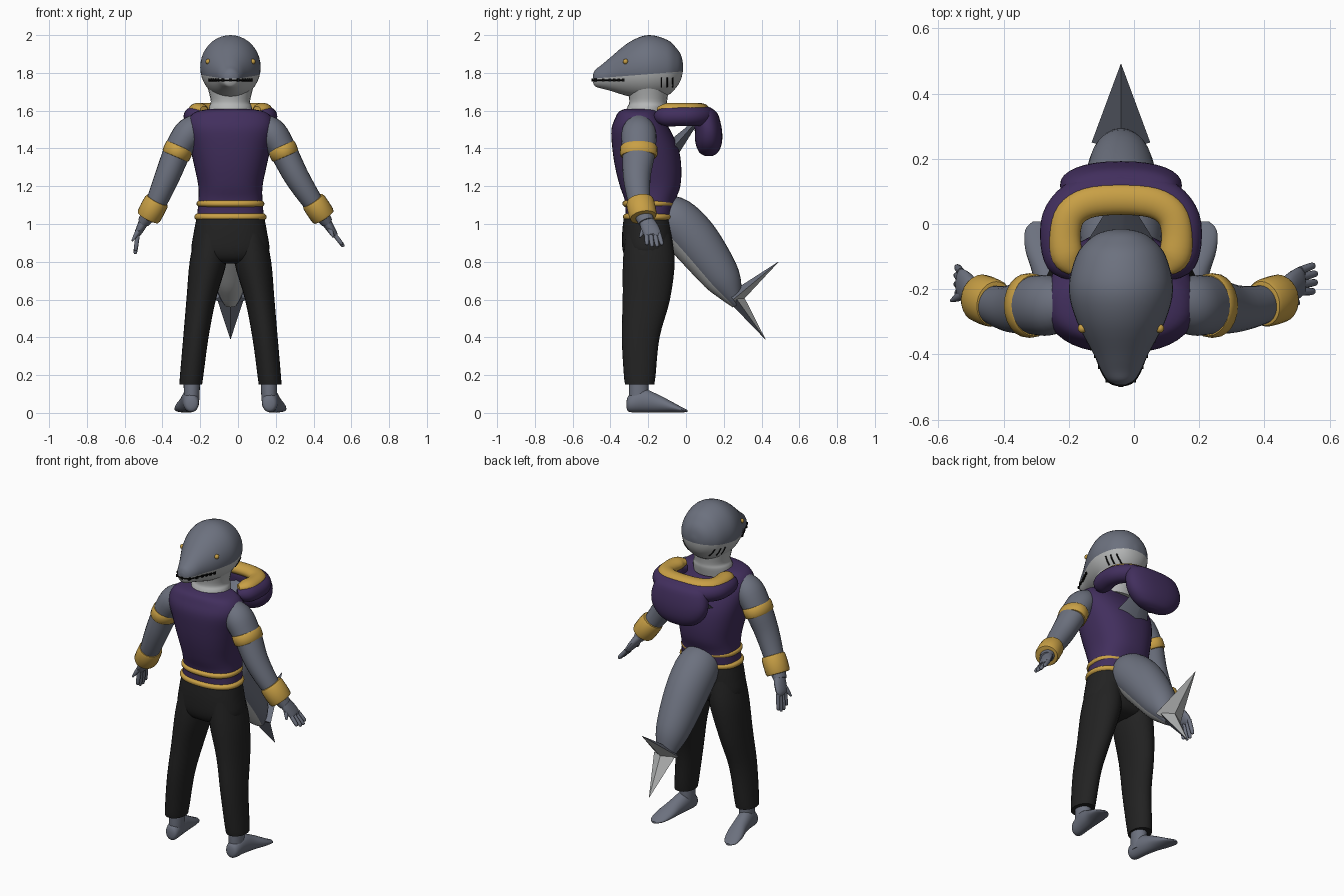
import bpy, bmesh, math
from mathutils import Vector
from mathutils.bvhtree import BVHTree

if "Cube" in bpy.data.objects:
    bpy.data.objects.remove(bpy.data.objects["Cube"])

CX = -0.04   # mid plane of the body
SIDES = (("left", 1), ("right", -1))
made = []


def material(name, r, g, b):
    m = bpy.data.materials.new(name)
    m.use_nodes = True
    m.diffuse_color = (r, g, b, 1)
    bsdf = m.node_tree.nodes["Principled BSDF"]
    bsdf.inputs["Base Color"].default_value = (r, g, b, 1)
    bsdf.inputs["Roughness"].default_value = 0.7
    return m


GREY = material("slate grey skin", 0.15, 0.165, 0.21)
PALE = material("pale belly", 0.46, 0.47, 0.47)
PURPLE = material("purple cloth", 0.054, 0.028, 0.11)
GOLD = material("gold trim", 0.58, 0.35, 0.06)
BLACK = material("black cloth", 0.016, 0.016, 0.016)
INK = material("ink black", 0.003, 0.003, 0.003)


def finish(bm, name, *mats):
    bmesh.ops.recalc_face_normals(bm, faces=bm.faces)
    me = bpy.data.meshes.new(name)
    bm.to_mesh(me)
    bm.free()
    for m in mats:
        me.materials.append(m)
    ob = bpy.data.objects.new(name, me)
    bpy.context.collection.objects.link(ob)
    made.append(ob)
    return ob


def refine(pts, n):
    """Catmull-Rom interpolation of (x, y, z, radius_a, radius_b) rows."""
    out = []
    for i in range(len(pts) - 1):
        p = [pts[max(i - 1, 0)], pts[i], pts[i + 1], pts[min(i + 2, len(pts) - 1)]]
        for k in range(n):
            t = k / n
            out.append([0.5 * (2 * b + (c - a) * t + (2*a - 5*b + 4*c - d) * t**2
                               + (3*b - a - 3*c + d) * t**3) for a, b, c, d in zip(*p)])
    return out + [list(pts[-1])]


def loft(pts, n=4, seg=24, ref=(1, 0, 0), axis=None, power=2, is_belly=None):
    """Skin oval rings along a path; radius_a lies along ref."""
    bm = bmesh.new()
    rows = refine(pts, n)
    rings = []
    for i, row in enumerate(rows):
        t = Vector(axis) if axis else (Vector(rows[min(i + 1, len(rows) - 1)][:3])
                                       - Vector(rows[max(i - 1, 0)][:3]))
        t.normalize()
        s = Vector(ref)
        s = (s - t * s.dot(t)).normalized()
        u = t.cross(s)
        ring = []
        for j in range(seg):
            a = math.tau * j / seg
            c, d = math.cos(a), math.sin(a)
            c = math.copysign(abs(c) ** (2 / power), c)
            d = math.copysign(abs(d) ** (2 / power), d)
            ring.append(bm.verts.new(Vector(row[:3]) + s * c * max(row[3], 0.001)
                                     + u * d * max(row[4], 0.001)))
        rings.append(ring)
    for r0, r1 in zip(rings, rings[1:]):
        for j in range(seg):
            k = (j + 1) % seg
            f = bm.faces.new((r0[j], r0[k], r1[k], r1[j]))
            if is_belly and is_belly(math.sin(math.tau * (j + 0.5) / seg)):
                f.material_index = 1
    bm.faces.new(rings[0])
    bm.faces.new(rings[-1])
    return bm


def upright(rows):
    """Rows of (z, y, rx, ry) on the mid plane."""
    return [(CX, y, z, rx, ry) for z, y, rx, ry in rows]


UP = (0, 0, 1)

# Head, with the pale lower jaw cut along a sloping plane: y, top, bottom, half width
profile = [(-.015, 1.84, 1.82, .01), (-.025, 1.89, 1.77, .06), (-.05, 1.93, 1.725, .1),
           (-.1, 1.975, 1.68, .138), (-.2, 2.0, 1.66, .16), (-.3, 1.963, 1.675, .135),
           (-.4, 1.882, 1.705, .083), (-.45, 1.84, 1.718, .06), (-.48, 1.817, 1.728, .04),
           (-.493, 1.79, 1.75, .015)]
bm = loft([(CX, y, (t + b) / 2, w, (t - b) / 2) for y, t, b, w in profile],
          seg=40, axis=(0, -1, 0))
cut, normal = Vector((0, -.49, 1.77)), Vector((0, -.08, 1)).normalized()
bmesh.ops.bisect_plane(bm, geom=bm.verts[:] + bm.edges[:] + bm.faces[:],
                       plane_co=cut, plane_no=normal)
for f in bm.faces:
    f.material_index = int((f.calc_center_median() - cut).dot(normal) < 0)
bmesh.ops.recalc_face_normals(bm, faces=bm.faces)
head_tree = BVHTree.FromBMesh(bm)
finish(bm, "head", GREY, PALE)


def on_head(origin, direction):
    return head_tree.ray_cast(Vector(origin), Vector(direction))[0]


# Mouth line with teeth marks
mouth = []
for i in range(-12, 13):
    a = math.radians(i * 7)
    mouth.append(on_head((CX, -.32, 1.762), (math.sin(a), -math.cos(a), 0)))
finish(loft([(*p, .004, .005) for p in mouth], n=2, seg=8, ref=UP), "mouth", INK)
bm = bmesh.new()
for p in mouth[::2]:
    made_verts = bmesh.ops.create_cube(bm, size=0.014)["verts"]
    bmesh.ops.translate(bm, verts=made_verts, vec=p)
finish(bm, "teeth_marks", INK)

# Eyes and gills
for side, s in SIDES:
    bm = bmesh.new()
    bmesh.ops.create_uvsphere(bm, u_segments=16, v_segments=10, radius=0.014)
    bmesh.ops.translate(bm, verts=bm.verts, vec=on_head((CX, -.32, 1.86), (s, 0, 0)))
    finish(bm, side + "_eye", GOLD)
    for i, y in enumerate((-.13, -.1, -.07)):
        pts = [on_head((CX, y, z), (s, 0, 0)) for z in (1.725, 1.75, 1.775)]
        finish(loft([(*p, .004, .004) for p in pts], seg=8, ref=(0, 1, 0)),
               f"{side}_gill_{i + 1}", INK)

# Neck, vest and belts
finish(loft(upright([(1.57, -.22, .12, .11), (1.62, -.205, .113, .105),
                     (1.65, -.2, .104, .1), (1.72, -.2, .12, .11)]), axis=UP), "neck", PALE)
finish(loft(upright([(1.03, -.195, .178, .125), (1.12, -.19, .17, .133), (1.2, -.19, .17, .16),
                     (1.3, -.2, .19, .175), (1.4, -.215, .212, .175), (1.5, -.24, .232, .155),
                     (1.56, -.25, .22, .125), (1.595, -.25, .18, .105), (1.61, -.24, .1, .08)]),
            seg=40, axis=UP, power=2.4), "vest", PURPLE)
for name, z, rx, ry in (("lower_belt", 1.02, .19, .135), ("upper_belt", 1.09, .178, .138)):
    finish(loft(upright([(z, -.197, rx - .012, ry - .012), (z + .01, -.197, rx, ry),
                         (z + .025, -.197, rx, ry), (z + .035, -.197, rx - .012, ry - .012)]),
                seg=40, axis=UP, power=2.3), name, GOLD)

# Trousers
finish(loft(upright([(1.03, -.2, .18, .13), (.95, -.2, .195, .138), (.86, -.2, .205, .135),
                     (.81, -.2, .16, .11), (.79, -.2, .08, .06)]),
            seg=40, axis=UP, power=2.3), "trouser_hips", BLACK)
for side, s in SIDES:
    leg = [(.1, -.2, .95, .085, .12), (.118, -.197, .8, .098, .137), (.155, -.21, .6, .078, .125),
           (.183, -.24, .4, .067, .1), (.205, -.245, .2, .062, .084), (.21, -.245, .15, .06, .077)]
    finish(loft([(CX + s * p[0], *p[1:]) for p in leg], axis=(0, 0, -1)),
           side + "_trouser_leg", BLACK)
    ankle = [(.205, -.25, .2, .043, .05), (.205, -.25, .1, .042, .052), (.208, -.25, .04, .04, .05)]
    finish(loft([(CX + s * p[0], *p[1:]) for p in ankle], axis=(0, 0, -1)), side + "_ankle", GREY)
    foot = [(.205, -.315, .045, .012, .018), (.207, -.3, .05, .038, .045),
            (.213, -.23, .065, .045, .062), (.225, -.15, .05, .047, .048),
            (.24, -.08, .032, .053, .03), (.252, -.02, .016, .042, .013), (.255, .008, .01, .015, .006)]
    finish(loft([(CX + s * p[0], *p[1:]) for p in foot], axis=(0, 1, 0)), side + "_foot", GREY)

# Arms, cuffs and hands
arms = {
    "left": [(.13, -.25, 1.53, .07, .06), (.18, -.25, 1.48, .092, .08), (.24, -.25, 1.385, .088, .073),
             (.31, -.26, 1.25, .073, .066), (.4, -.245, 1.11, .058, .053), (.47, -.21, 1.01, .042, .032)],
    "right": [(-.21, -.25, 1.53, .07, .06), (-.26, -.25, 1.48, .092, .08), (-.32, -.25, 1.385, .088, .073),
              (-.375, -.26, 1.25, .073, .066), (-.44, -.245, 1.1, .058, .053),
              (-.5, -.21, 1.01, .042, .032)]}
hands = {"left": ((.455, -.215, 1.03), (.51, -.175, .945), (.56, -.165, .88), (.505, -.245, .93)),
         "right": ((-.49, -.215, 1.03), (-.53, -.18, .95), (-.545, -.17, .84), (-.56, -.235, .91))}


def cuff(name, a, b, ra, rb):
    a, b = Vector(a), Vector(b)
    rows = [(*a.lerp(b, t), ra - d, rb - d)
            for t, d in ((0, .01), (.12, 0), (.88, 0), (1, .01))]
    finish(loft(rows, n=2, ref=(0, 1, 0)), name, GOLD)


for side, s in SIDES:
    finish(loft(arms[side], ref=(0, 1, 0)), side + "_arm", GREY)
    mid = Vector(arms[side][2][:3])
    tilt = Vector((s * .012, 0, -.028))
    cuff(side + "_arm_band", mid - tilt, mid + tilt, .098, .076)
    wrist, knuckle, tip, thumb = map(Vector, hands[side])
    along = (wrist - Vector(arms[side][3][:3])).normalized()
    mid = Vector((.425 if s > 0 else -.452, -.235, 1.08))
    cuff(side + "_wrist_cuff", mid - along * .055, mid + along * .055, .074, .066)
    finish(loft([(*wrist, .035, .028), (*wrist.lerp(knuckle, .5), .046, .024),
                 (*knuckle, .044, .018), (*knuckle.lerp(tip, .15), .03, .01)],
                seg=16, ref=(0, 1, 0)), side + "_palm", GREY)
    for i in range(4):
        spread = Vector((0, (i - 1.5) * .022, 0))
        start, end = knuckle + spread, tip + spread * 1.25
        end = end.lerp(start, .15 * abs(i - 1.5) - .07)
        finish(loft([(*start, .012, .012), (*start.lerp(end, .5), .012, .012),
                     (*start.lerp(end, .92), .01, .01), (*end, .004, .004)],
                    n=2, seg=10, ref=(0, 1, 0)), f"{side}_finger_{i + 1}", GREY)
    base = wrist.lerp(knuckle, .3)
    finish(loft([(*base, .018, .018), (*base.lerp(thumb, .6), .014, .013), (*thumb, .005, .005)],
                seg=10, ref=(0, 1, 0)), side + "_thumb", GREY)


# Hood hanging behind the neck: a padded collar, gold trim and a drooping pouch
def collar(name, mat, half, z, ra, rb):
    path = half + [(-x, y) for x, y in half[-2::-1]]
    rows = [(CX + x, y, z, ra, rb) for x, y in path]
    rows[0] = rows[-1] = None
    rows[0] = (CX + path[0][0], path[0][1], z, ra * .5, rb * .5)
    rows[-1] = (CX + path[-1][0], path[-1][1], z, ra * .5, rb * .5)
    finish(loft(rows, ref=UP), name, mat)


collar("hood_collar", PURPLE, [(.14, -.15), (.175, -.11), (.192, -.04), (.18, .03),
                               (.12, .085), (0, .105)], 1.57, .052, .056)
collar("hood_trim", GOLD, [(.14, -.14), (.165, -.1), (.172, -.03), (.155, .03),
                           (.1, .066), (0, .076)], 1.606, .034, .048)
finish(loft(upright([(1.61, .1, .13, .04), (1.58, .105, .17, .065), (1.5, .118, .187, .072),
                     (1.43, .12, .165, .07), (1.38, .12, .11, .05), (1.36, .12, .04, .02)]),
            seg=32, axis=UP, power=2.3), "hood_pouch", PURPLE)

# Tail with pale underside
finish(loft([(CX, -.14, 1.06, .1, .1), (CX, -.06, 1.02, .125, .125), (CX, .03, .93, .125, .13),
             (CX, .12, .815, .113, .118), (CX, .2, .7, .092, .095), (CX, .25, .61, .055, .05),
             (CX, .27, .57, .03, .025)], seg=28, is_belly=lambda v: v > .55), "tail", GREY, PALE)

# Flat pointed fins on the tail and the back
finish(loft([(CX, .25, .6, .09, .04), (CX, .49, .8, 0, 0)], n=1, seg=4,
            is_belly=lambda v: v > 0), "upper_tail_fin", GREY, PALE)
finish(loft([(CX, .27, .6, .07, .04), (CX, .42, .39, 0, 0)], n=1, seg=4,
            is_belly=lambda v: v < 0), "lower_tail_fin", GREY, PALE)
finish(loft([(CX, -.08, 1.39, .12, .045), (CX, .08, 1.57, .02, .005)], n=1, seg=4),
       "back_fin", GREY)

# Smooth shading with sharp rims
bpy.ops.object.select_all(action="DESELECT")
for ob in made:
    ob.select_set(True)
bpy.context.view_layer.objects.active = made[0]
bpy.ops.object.shade_smooth_by_angle(angle=math.radians(40))
